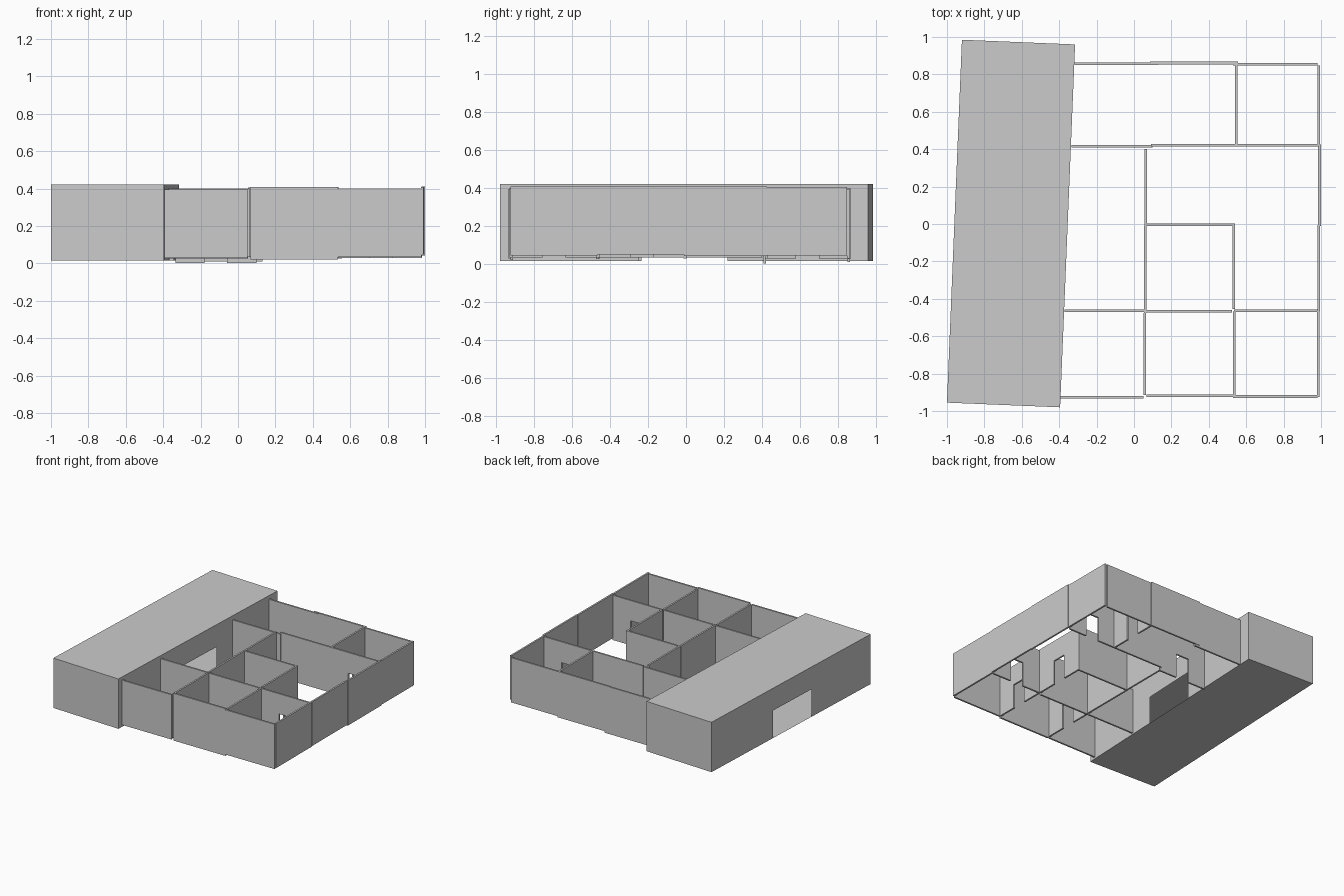
import bpy, bmesh
from mathutils import Vector

if "Cube" in bpy.data.objects:
    bpy.data.objects.remove(bpy.data.objects["Cube"])

THICK = 0.014
DOOR_W, DOOR_H = 0.12, 0.20


def panel(name, a, b, z0, z1, door=None, width=DOOR_W, height=DOOR_H, thick=THICK):
    """Upright panel from a to b; door = distance of doorway centre along it."""
    a, b = Vector((*a, 0)), Vector((*b, 0))
    d = (b - a).normalized()
    n = Vector((-d.y, d.x, 0))
    length = (b - a).length
    prof = [(0, z0)]
    if door is not None:
        l, r = door - width / 2, door + width / 2
        prof += [(l, z0), (l, z0 + height), (r, z0 + height), (r, z0)]
    prof += [(length, z0), (length, z1), (0, z1)]
    bm = bmesh.new()
    face = bm.faces.new([bm.verts.new(a + d * s - n * thick / 2 + Vector((0, 0, z)))
                         for s, z in prof])
    if thick:
        ext = bmesh.ops.extrude_face_region(bm, geom=[face])
        bmesh.ops.translate(bm, vec=n * thick,
                            verts=[v for v in ext["geom"] if isinstance(v, bmesh.types.BMVert)])
        bmesh.ops.recalc_face_normals(bm, faces=bm.faces)
    finish(name, bm)


def finish(name, bm):
    me = bpy.data.meshes.new(name)
    bm.to_mesh(me)
    bm.free()
    bpy.context.collection.objects.link(bpy.data.objects.new(name, me))


def slab(name, corners, z, up):
    bm = bmesh.new()
    f = bm.faces.new([bm.verts.new((x, y, z)) for x, y in corners])
    f.normal_update()
    if (f.normal.z > 0) != up:
        f.normal_flip()
    finish(name, bm)


# Long hall, slightly skewed to the rooms, with an opening on both long sides
FL, FR, BR, BL = (-1.0, -0.955), (-0.395, -0.98), (-0.315, 0.96), (-0.92, 0.985)
Z0, Z1 = 0.015, 0.422
slab("hall_floor", (FL, FR, BR, BL), Z0, False)
slab("hall_roof", (FL, FR, BR, BL), Z1, True)
panel("hall_front", FL, FR, Z0, Z1, thick=0)
panel("hall_right", FR, BR, Z0, Z1, 0.965, 0.47, 0.225, thick=0)
panel("hall_back", BR, BL, Z0, Z1, thick=0)
panel("hall_left", BL, FL, Z0, Z1, 0.985, 0.47, 0.225, thick=0)

# Walls running left to right: name, y, x start, x end, bottom, top, doorway x
for name, y, x0, x1, z0, z1, door in (
    ("front_wall_left", -0.927, -0.392, 0.052, 0.03, 0.395, None),
    ("front_wall_middle", -0.919, 0.067, 0.535, 0.022, 0.408, None),
    ("front_wall_right", -0.922, 0.53, 0.98, 0.035, 0.40, None),
    ("second_wall_left", -0.464, -0.372, 0.053, 0.025, 0.40, None),
    ("second_wall_middle", -0.466, 0.067, 0.525, 0.025, 0.40, None),
    ("second_wall_right", -0.464, 0.535, 0.983, 0.035, 0.40, 0.76),
    ("small_room_back", -0.005, 0.07, 0.538, 0.03, 0.405, None),
    ("third_wall_left", 0.415, -0.335, 0.10, 0.002, 0.39, -0.12),
    ("third_wall_right", 0.422, 0.09, 0.983, 0.03, 0.40, 0.765),
    ("back_wall_left", 0.857, -0.317, 0.13, 0.01, 0.395, None),
    ("back_wall_middle", 0.861, 0.085, 0.555, 0.025, 0.40, None),
    ("back_wall_right", 0.854, 0.53, 0.98, 0.03, 0.395, None),
):
    panel(name, (x0, y), (x1, y), z0, z1, None if door is None else door - x0)

# Walls running front to back: name, x, y start, y end, bottom, top, doorway y
for name, x, y0, y1, z0, z1, door in (
    ("inner_wall_front", 0.058, -0.915, -0.475, 0.035, 0.40, -0.695),
    ("inner_wall_middle", 0.06, -0.475, -0.01, 0.035, 0.405, None),
    ("inner_wall_back", 0.062, -0.01, 0.40, 0.035, 0.405, None),
    ("small_room_right", 0.533, -0.455, 0.002, 0.035, 0.405, -0.23),
    ("front_room_divider", 0.535, -0.925, -0.468, 0.035, 0.40, -0.695),
    ("back_room_divider", 0.546, 0.425, 0.86, 0.03, 0.40, 0.64),
    ("right_wall_1", 0.986, -0.925, -0.465, 0.045, 0.408, None),
    ("right_wall_2", 0.988, -0.468, -0.005, 0.05, 0.41, None),
    ("right_wall_3", 0.992, -0.01, 0.425, 0.043, 0.41, None),
    ("right_wall_4", 0.988, 0.42, 0.848, 0.045, 0.405, None),
):
    panel(name, (x, y0), (x, y1), z0, z1, None if door is None else door - y0)
